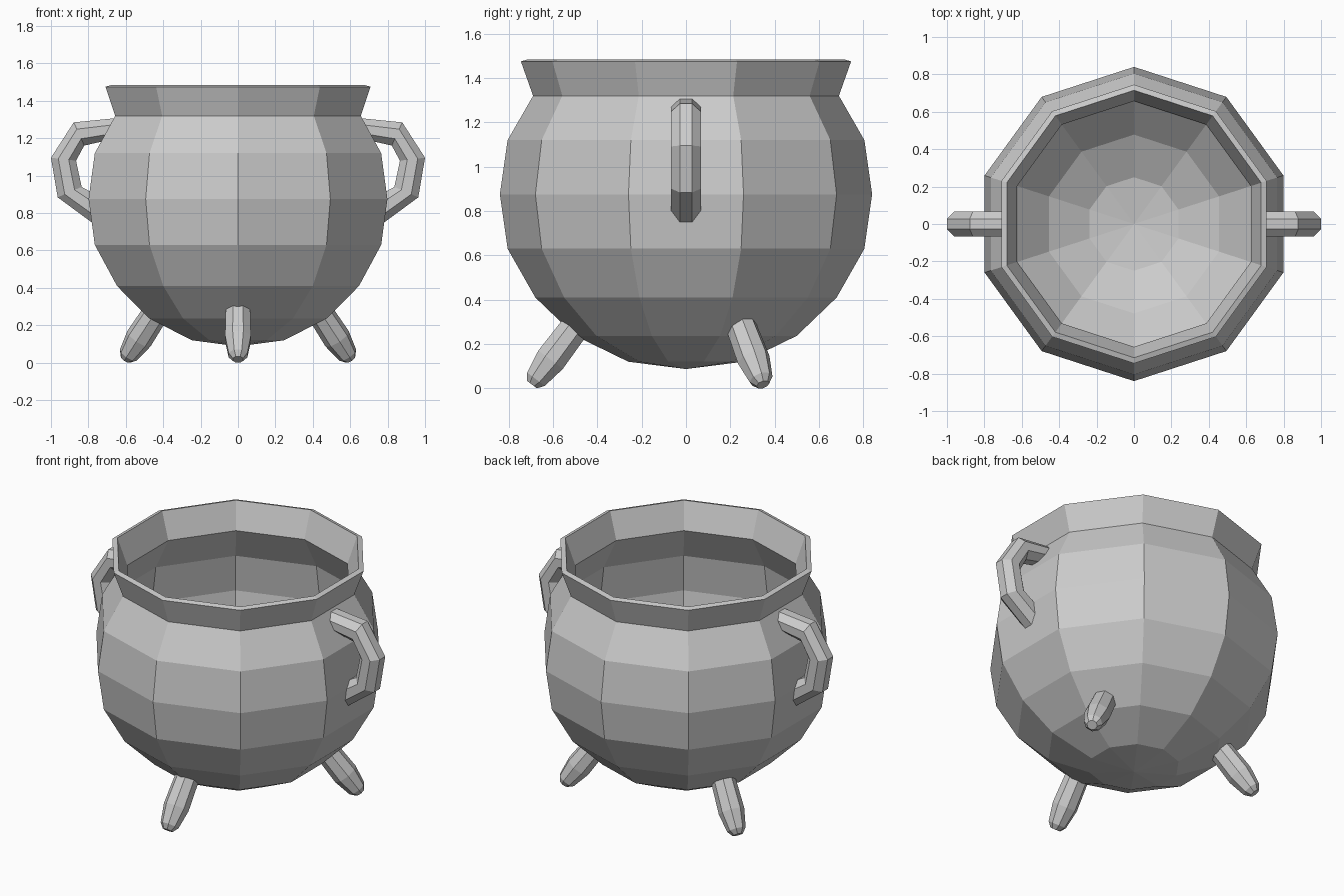
import bpy, bmesh
from math import sin, cos, pi, radians
from mathutils import Vector, Matrix

if "Cube" in bpy.data.objects:
    bpy.data.objects.remove(bpy.data.objects["Cube"])


def ring(center, a, b, sides, phase=0.0):
    """Polygon around center spanned by half-axes a and b."""
    c, a, b = Vector(center), Vector(a), Vector(b)
    return [c + a * cos(phase + 2 * pi * i / sides) + b * sin(phase + 2 * pi * i / sides)
            for i in range(sides)]


def loft(name, rings, caps=True, matrix=Matrix()):
    """Skin a list of rings into a flat-shaded solid."""
    bm = bmesh.new()
    rows = [[bm.verts.new(matrix @ p) for p in r] for r in rings]
    n = len(rows[0])
    for lo, hi in zip(rows, rows[1:]):
        for i in range(n):
            j = (i + 1) % n
            bm.faces.new((lo[i], lo[j], hi[j], hi[i]))
    if caps:
        bm.faces.new(rows[0])
        bm.faces.new(rows[-1])
    bmesh.ops.remove_doubles(bm, verts=bm.verts, dist=1e-4)
    bmesh.ops.recalc_face_normals(bm, faces=bm.faces)
    mesh = bpy.data.meshes.new(name)
    bm.to_mesh(mesh)
    bm.free()
    ob = bpy.data.objects.new(name, mesh)
    bpy.context.collection.objects.link(ob)
    return ob


# Pot: ten-sided lathe, outside up to the flared rim and back down inside
profile = [(0, .087), (.26, .12), (.50, .237), (.68, .41), (.805, .63), (.84, .875),
           (.805, 1.12), (.69, 1.32), (.745, 1.475),
           (.715, 1.484), (.657, 1.32), (.775, 1.108), (.81, .875), (.775, .64),
           (.655, .428), (.478, .262), (.25, .15), (0, .118)]
loft("pot", [ring((0, 0, z), (r, 0, 0), (0, r, 0), 10, pi / 2) for r, z in profile], caps=False)

# Legs: three splayed octagonal pegs with rounded feet
axis, out = Vector((0, .6, .8)), Vector((0, .8, -.6))
foot = Vector((0, -.695, .017))
leg = [(0, .028), (.03, .05), (.14, .069), (.32, .065)]
for name, angle in (("front_leg", 0), ("back_right_leg", 120), ("back_left_leg", 240)):
    loft(name, [ring(foot + axis * t, (r / cos(pi / 8), 0, 0), out * r / cos(pi / 8), 8, pi / 8)
                for t, r in leg], matrix=Matrix.Rotation(radians(angle), 4, 'Z'))

# Handles: octagonal tube along a bent path, ends cut to lie in the pot wall
# each entry: centre x, z, then the in-plane half-axis x, z
path = [(.69, 1.245, -.034, .062), (.85, 1.223, .028, .062), (.933, 1.088, .067, .008),
        (.90, .912, .064, -.028), (.782, .83, 0, -.08)]
for name, s in (("right_handle", 1), ("left_handle", -1)):
    k = 1 / cos(pi / 8)
    loft(name, [ring((s * x, 0, z), (s * ax * k, 0, az * k), (0, .067 * k, 0), 8, pi / 8)
                for x, z, ax, az in path])
